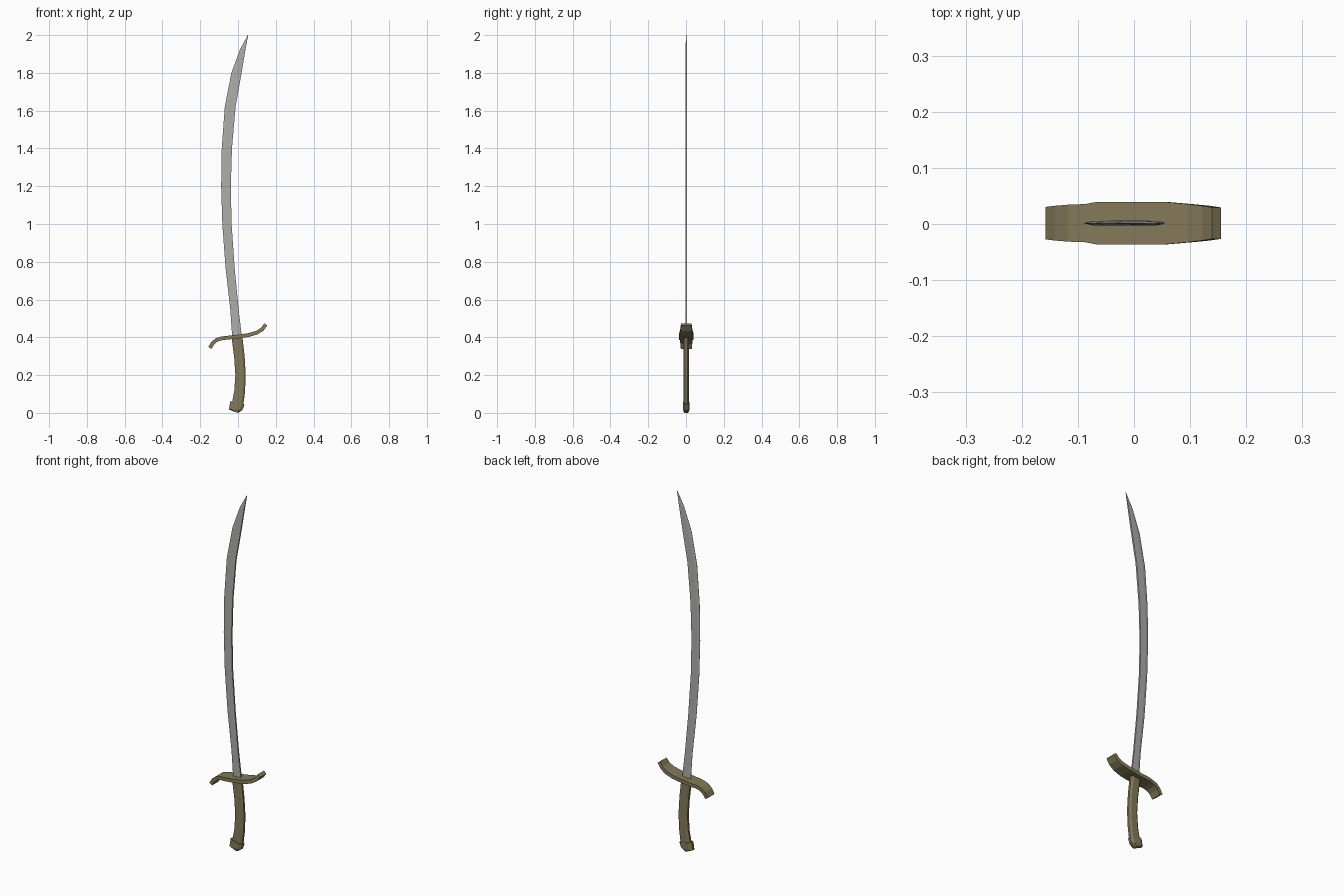
import bpy, bmesh
from mathutils import Vector

if "Cube" in bpy.data.objects:
    bpy.data.objects.remove(bpy.data.objects["Cube"])


def material(name, rgb):
    m = bpy.data.materials.new(name)
    m.diffuse_color = (*rgb, 1)
    m.use_nodes = True
    m.node_tree.nodes["Principled BSDF"].inputs["Base Color"].default_value = m.diffuse_color
    return m


STEEL = material("pale_steel", (0.42, 0.42, 0.39))
BRONZE = material("dull_bronze", (0.23, 0.19, 0.10))
Y0 = 0.0015  # centre plane of the sword


def loft(name, rings, mat):
    """Skin a list of equal-length point rings and cap both ends."""
    bm = bmesh.new()
    vs = [[bm.verts.new(p) for p in ring] for ring in rings]
    n = len(rings[0])
    for a, b in zip(vs, vs[1:]):
        for i in range(n):
            j = (i + 1) % n
            bm.faces.new((a[i], a[j], b[j], b[i]))
    bm.faces.new(vs[0])
    bm.faces.new(vs[-1])
    bmesh.ops.recalc_face_normals(bm, faces=bm.faces)
    me = bpy.data.meshes.new(name)
    bm.to_mesh(me)
    bm.free()
    me.materials.append(mat)
    ob = bpy.data.objects.new(name, me)
    bpy.context.collection.objects.link(ob)
    return ob


def section(left, right, half, shape):
    """Cross-section between two (x, z) edge points; shape is (along, depth)."""
    ring = []
    for t, d in shape:
        ring.append((left[0] + (right[0] - left[0]) * t, Y0 + half * d,
                     left[1] + (right[1] - left[1]) * t))
    return ring


WEDGE = [(0, -0.1), (0.3, -0.85), (1, -1), (1, 1), (0.3, 0.85), (0, 0.1)]
CHAMFER = [(0, -0.45), (0.2, -1), (0.8, -1), (1, -0.45),
           (1, 0.45), (0.8, 1), (0.2, 1), (0, 0.45)]

# Curved blade: z, sharp edge x, spine x, half thickness
blade = [(0.39, -0.03, 0.022, 0.0045), (0.55, -0.041, 0.003, 0.0045),
         (0.77, -0.066, -0.018, 0.0045), (1.0, -0.083, -0.034, 0.0045),
         (1.2, -0.089, -0.038, 0.0045), (1.4, -0.086, -0.032, 0.0045),
         (1.62, -0.07, -0.013, 0.0045), (1.8, -0.035, 0.019, 0.0045),
         (1.925, 0.011, 0.04, 0.004), (2.0, 0.052, 0.054, 0.0015)]
loft("blade", [section((l, z), (r, z), h, WEDGE) for z, l, r, h in blade], STEEL)

# S-shaped guard: x, z, half width in y
guard = [(-0.149, 0.344, 0.029), (-0.133, 0.370, 0.031), (-0.112, 0.387, 0.033),
         (-0.085, 0.395, 0.034), (-0.065, 0.397, 0.038), (0.0, 0.404, 0.038),
         (0.055, 0.412, 0.038), (0.1, 0.425, 0.034), (0.128, 0.442, 0.031),
         (0.147, 0.468, 0.028)]
rings = []
for i, (x, z, w) in enumerate(guard):
    a, b = guard[max(i - 1, 0)], guard[min(i + 1, len(guard) - 1)]
    t = Vector((b[0] - a[0], b[1] - a[1])).normalized() * 0.010
    rings.append([(x - s * t.y, Y0 + d * w, z + s * t.x)
                  for s, d in ((-1, -1), (1, -1), (1, 1), (-1, 1))])
loft("guard", rings, BRONZE)

# Bent grip: left edge point, right edge point
grip = [((-0.032, 0.05), (0.028, 0.04)), ((-0.02, 0.115), (0.037, 0.11)),
        ((-0.014, 0.2), (0.041, 0.2)), ((-0.02, 0.29), (0.035, 0.3)),
        ((-0.034, 0.4), (0.023, 0.405))]
loft("grip", [section(l, r, 0.0135, CHAMFER) for l, r in grip], BRONZE)

# Flared pommel closing the grip
pommel = [((-0.024, 0.008), (0.001, 0.0), 0.012),
          ((-0.048, 0.018), (0.024, 0.016), 0.0175),
          ((-0.041, 0.061), (0.034, 0.045), 0.0175)]
loft("pommel", [section(l, r, h, CHAMFER) for l, r, h in pommel], BRONZE)
